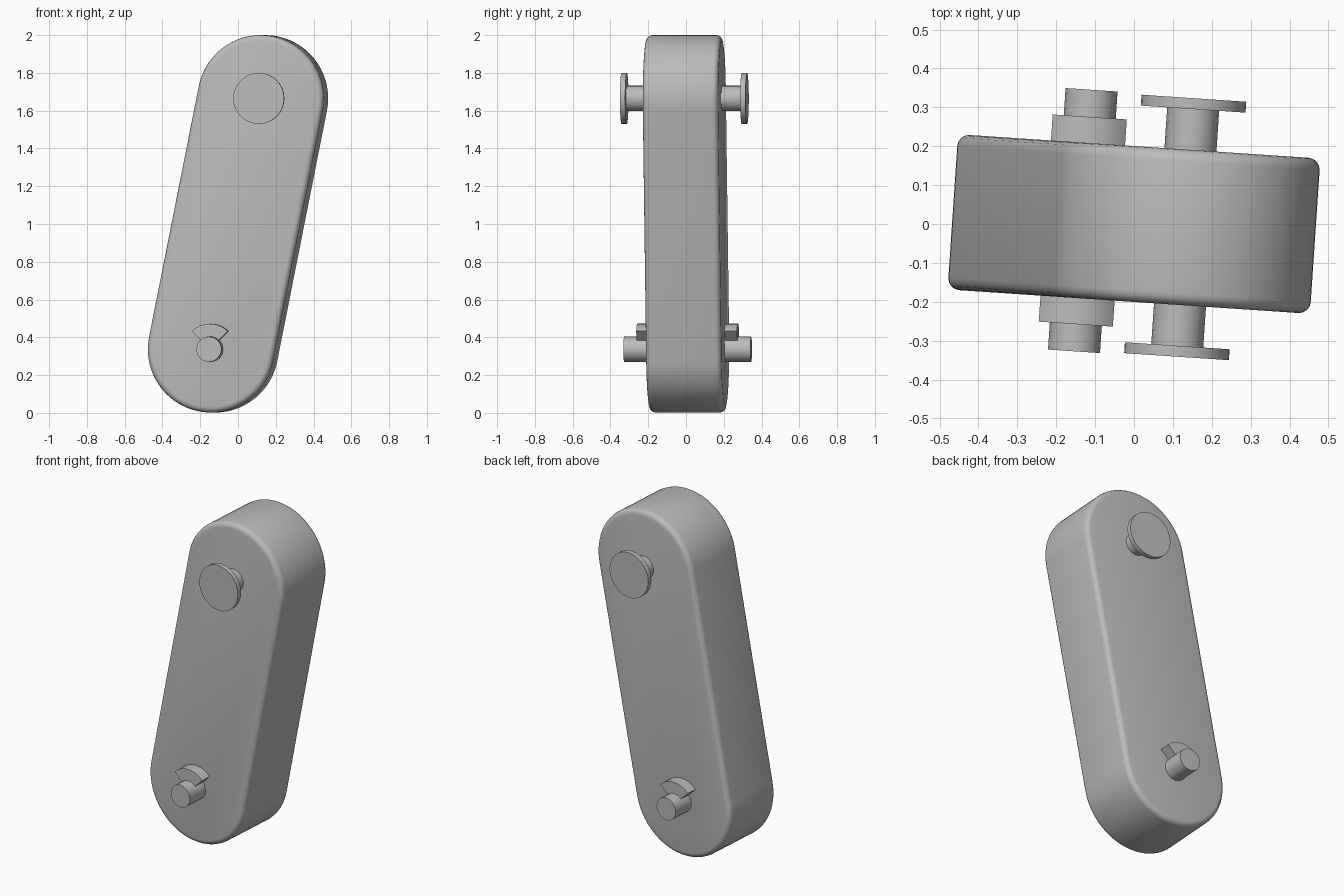
import bpy, bmesh
from math import sin, cos, pi, radians, atan2
from mathutils import Matrix

cube = bpy.data.objects.get("Cube")
if cube:
    bpy.data.objects.remove(cube, do_unlink=True)

grey = bpy.data.materials.new("plain grey")
grey.use_nodes = True
colour = (0.5, 0.5, 0.5, 1)
grey.diffuse_color = colour
grey.node_tree.nodes["Principled BSDF"].inputs["Base Color"].default_value = colour

# Pin centres in the plane of the link, and the turn of the whole link
UPPER = (0.132, 1.665)
LOWER = (-0.132, 0.337)
TURN = Matrix.Rotation(radians(-3.85), 4, "Z")
PIN_R, HEAD_R, BODY_R = 0.067, 0.135, 0.335
HALF = 0.2


def arc(centre, radius, start, end, steps):
    """Points on an arc in the x-z plane."""
    angles = [start + (end - start) * i / steps for i in range(steps + 1)]
    return [(centre[0] + radius * cos(a), centre[1] + radius * sin(a)) for a in angles]


def extrude(name, outline, y0, y1, bevel=0):
    """Extrude an x-z outline from y0 to y1."""
    bm = bmesh.new()
    face = bm.faces.new([bm.verts.new((x, y0, z)) for x, z in outline])
    out = bmesh.ops.extrude_face_region(bm, geom=[face])
    moved = [v for v in out["geom"] if isinstance(v, bmesh.types.BMVert)]
    bmesh.ops.translate(bm, verts=moved, vec=(0, y1 - y0, 0))
    bmesh.ops.recalc_face_normals(bm, faces=bm.faces)
    if bevel:
        rims = [e for e in bm.edges if abs(e.verts[0].co.y - e.verts[1].co.y) < 1e-5]
        bmesh.ops.bevel(bm, geom=rims, offset=bevel, segments=4, profile=0.5,
                        affect="EDGES")
    mesh = bpy.data.meshes.new(name)
    bm.to_mesh(mesh)
    bm.free()
    mesh.materials.append(grey)
    obj = bpy.data.objects.new(name, mesh)
    bpy.context.collection.objects.link(obj)
    obj.matrix_world = TURN
    bpy.ops.object.select_all(action="DESELECT")
    obj.select_set(True)
    bpy.context.view_layer.objects.active = obj
    bpy.ops.object.shade_smooth_by_angle(angle=radians(30))
    return obj


def disc(centre, radius, steps):
    return arc(centre, radius, 0, 2 * pi, steps)[:-1]


# Link body: slanted slot shape with rounded rims
lean = atan2(UPPER[1] - LOWER[1], UPPER[0] - LOWER[0])
slot = (arc(UPPER, BODY_R, lean - pi / 2, lean + pi / 2, 32)
        + arc(LOWER, BODY_R, lean + pi / 2, lean + 3 * pi / 2, 32))
extrude("link_body", slot, -HALF, HALF, 0.03)

# Pins, heads and locking keys on both faces
key = (arc(LOWER, HEAD_R, pi / 4, 3 * pi / 4, 10)
       + arc(LOWER, PIN_R, 3 * pi / 4, pi / 4, 10))
for side, s in (("front", -1), ("back", 1)):
    root = s * (HALF - 0.02)
    extrude(side + "_upper_pin", disc(UPPER, PIN_R, 16), root, s * 0.31)
    extrude(side + "_upper_pin_head", disc(UPPER, HEAD_R, 32), s * 0.305, s * 0.333)
    extrude(side + "_lower_pin", disc(LOWER, PIN_R, 16), root, s * 0.337)
    extrude(side + "_lower_key", key, root, s * 0.267)
